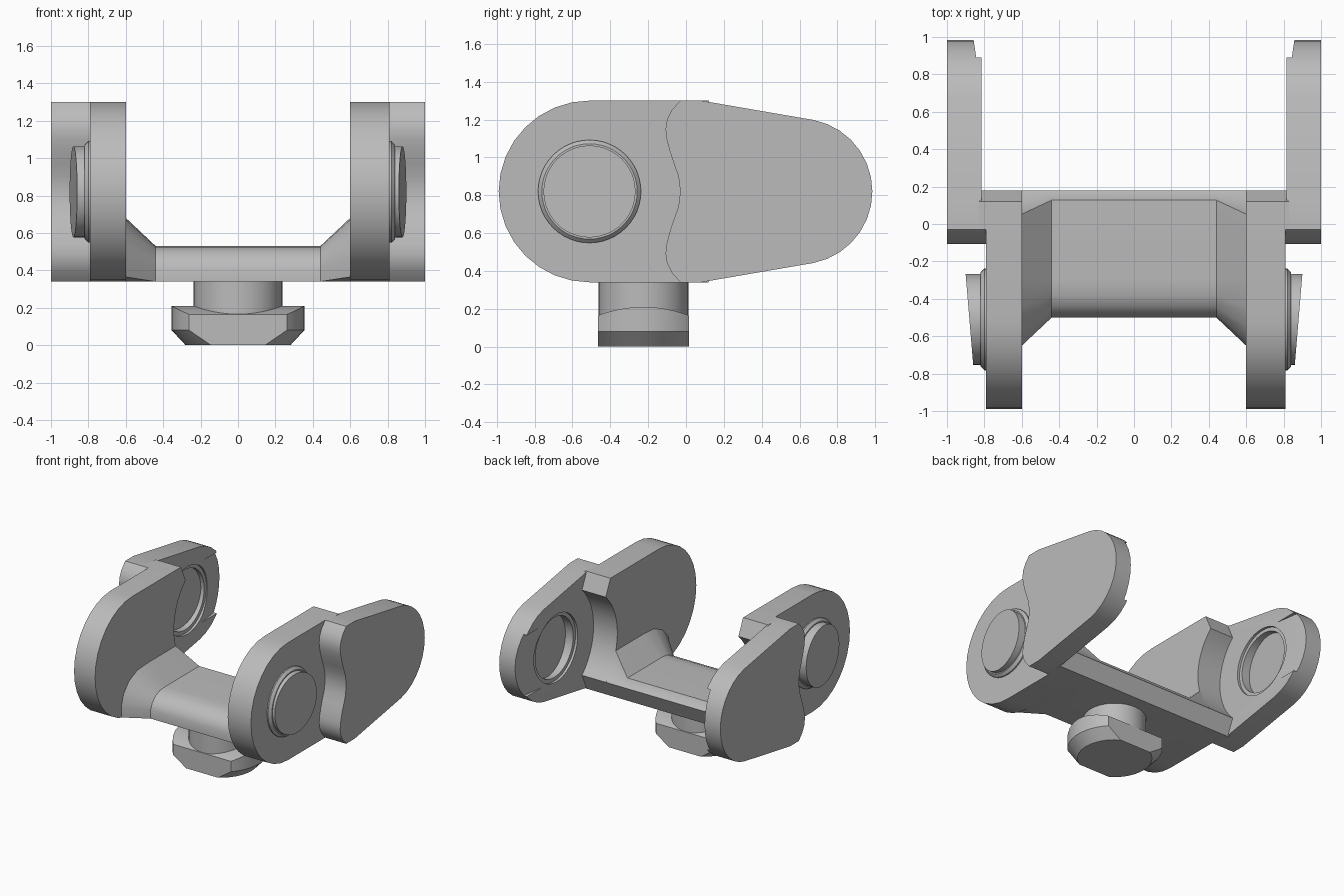
import bpy, bmesh, math

cube = bpy.data.objects.get("Cube")
if cube:
    bpy.data.objects.remove(cube)

steel = bpy.data.materials.new("grey_steel")
steel.use_nodes = True
GREY = (0.5, 0.5, 0.5, 1)
steel.diffuse_color = GREY
steel.node_tree.nodes["Principled BSDF"].inputs["Base Color"].default_value = GREY

MID = 0.82            # height of both pin axes
FRONT, REAR = -0.51, 0.51
BIG = 0.48            # radius of the rounded ends and of the clearance arc


def loft(name, sections, strips=False):
    """Skin a list of equal-length closed 3D loops and cap both ends."""
    bm = bmesh.new()
    rings = [[bm.verts.new(p) for p in s] for s in sections]
    n = len(rings[0])
    for a, b in zip(rings, rings[1:]):
        for i in range(n):
            j = (i + 1) % n
            bm.faces.new((a[i], a[j], b[j], b[i]))
    for r in (rings[0], rings[-1]):
        if strips:
            for i in range(n // 2 - 1):
                bm.faces.new((r[i], r[i + 1], r[n - 2 - i], r[n - 1 - i]))
        else:
            bm.faces.new(r)
    bmesh.ops.recalc_face_normals(bm, faces=bm.faces)
    mesh = bpy.data.meshes.new(name)
    bm.to_mesh(mesh)
    bm.free()
    ob = bpy.data.objects.new(name, mesh)
    mesh.materials.append(steel)
    bpy.context.collection.objects.link(ob)
    return ob


def smooth(ob):
    bpy.ops.object.select_all(action='DESELECT')
    bpy.context.view_layer.objects.active = ob
    ob.select_set(True)
    bpy.ops.object.shade_smooth_by_angle(angle=math.radians(28))


def arc(cy, r, start, end, steps):
    angles = [math.radians(start + (end - start) * i / steps) for i in range(steps + 1)]
    return [(cy + r * math.cos(a), MID + r * math.sin(a)) for a in angles]


def at(x, profile):
    return [(x, y, z) for y, z in profile]


def plate(name, x0, x1, profile):
    return loft(name, [at(x0, profile), at(x1, profile)])


def disc(cy, r):
    return arc(cy, r, 0, 352.5, 47)


def tilted(side, profile, x_mid, slope, cy):
    return [(side * (x_mid + slope * (y - cy)), y, z) for y, z in profile]


def cut(ob, cutter):
    mod = ob.modifiers.new("cut", 'BOOLEAN')
    mod.operation = 'DIFFERENCE'
    mod.solver = 'EXACT'
    mod.object = cutter
    bpy.context.view_layer.objects.active = ob
    bpy.ops.object.modifier_apply(modifier=mod.name)
    bpy.data.objects.remove(cutter)


# Shared profiles in the (y, z) plane
top, bottom = MID + BIG, MID - BIG
rear_edge = [(0.12, bottom)] + arc(REAR, BIG, 226.5, 133.5, 14) + [(0.12, top)]
inner_profile = arc(FRONT, BIG, 90, 270, 16) + rear_edge
half_wave = [(-0.03, 0), (-0.04, 0.08), (-0.065, 0.15), (-0.085, 0.21), (-0.103, 0.28),
             (-0.108, 0.33), (-0.1, 0.38), (-0.075, 0.43), (-0.03, BIG)]
wave = [(y, MID + d) for y, d in reversed(half_wave)] + [(y, MID - d) for y, d in half_wave[1:]]
outer_profile = wave + [(0.08, bottom)] + arc(0.6, 0.385, -79, 79, 14) + [(0.08, top)]

for label, side, face in (("left", 1, 0.81), ("right", -1, 0.79)):
    # Forward plate and the block joining it to the outer plate
    smooth(plate(label + "_inner_plate", side * 0.6, side * face, inner_profile))
    smooth(plate(label + "_joint_block", side * 0.78, side * 0.83, wave + rear_edge))

    # Outer rear plate with stepped pin socket and entry ramp
    outer = plate(label + "_outer_plate", side * 0.815, side, outer_profile)
    ramp = [(0.5, MID - 0.25), (1.05, MID - 0.25), (1.05, MID + 0.25), (0.5, MID + 0.25)]
    cut(outer, loft("ramp_cutter", [at(side * 0.7, ramp), tilted(side, ramp, 0.845, 0.15, 0.9)]))
    wide, narrow = disc(REAR, 0.275), disc(REAR, 0.245)
    cut(outer, loft("rim_cutter", [at(side * 0.7, wide), at(side * 0.835, wide)]))
    cut(outer, loft("socket_cutter", [at(side * 0.7, narrow),
                                      tilted(side, narrow, 0.885, -0.083, REAR)]))
    smooth(outer)

    # Pin: collar and slanted cap
    smooth(loft(label + "_pin_collar", [at(side * (face - 0.03), disc(FRONT, 0.272)),
                                        at(side * (face + 0.01), disc(FRONT, 0.272)),
                                        at(side * (face + 0.03), disc(FRONT, 0.252))]))
    cap = disc(FRONT, 0.243)
    smooth(loft(label + "_pin_cap", [at(side * face, cap),
                                     tilted(side, cap, 0.88, 0.083, FRONT)]))


# Cross bar flaring out into the plates, with the clearance arc along its back
def bar_section(x, front, z_top):
    turn = math.degrees(math.asin((MID - z_top) / BIG))
    return at(x, front + arc(REAR, BIG, 180 + turn, 226.5, 6) + [(0.12, bottom)])


slim = [(-0.47, bottom), (-0.5, bottom), (-0.5, 0.41), (-0.48, 0.46), (-0.44, 0.5), (-0.38, 0.525), (-0.3, 0.53)]
flare = [(-0.5, bottom), (-0.66, 0.366), (-0.66, 0.46), (-0.63, 0.55), (-0.56, 0.63), (-0.45, 0.68), (-0.3, 0.69)]
smooth(loft("cross_bar", [bar_section(-0.61, flare, 0.69), bar_section(-0.44, slim, 0.53),
                          bar_section(0.44, slim, 0.53), bar_section(0.61, flare, 0.69)]))

# Hanging post
HOOK = -0.225
HALF = 0.24


def post_ring(z):
    turns = [math.tau * i / 48 for i in range(48)]
    return [(0.237 * math.cos(a), HOOK + 0.237 * math.sin(a), z) for a in turns]


smooth(loft("hook_post", [post_ring(0.15), post_ring(0.36)]))


# T-shaped hook head: a disc with two flat sides, bevelled below and crowned above
def head_ring(r, z, crown=0):
    limit = math.asin(HALF / r)
    right = []
    for i in range(13):
        a = limit * (i / 6 - 1)
        y = r * math.sin(a)
        right.append((r * math.cos(a), HOOK + y, z - crown * (y / HALF) ** 2))
    return right + [(-x, y, h) for x, y, h in reversed(right)]


smooth(loft("hook_head", [head_ring(0.28, 0), head_ring(0.355, 0.08),
                          head_ring(0.355, 0.21, 0.045)], strips=True))
